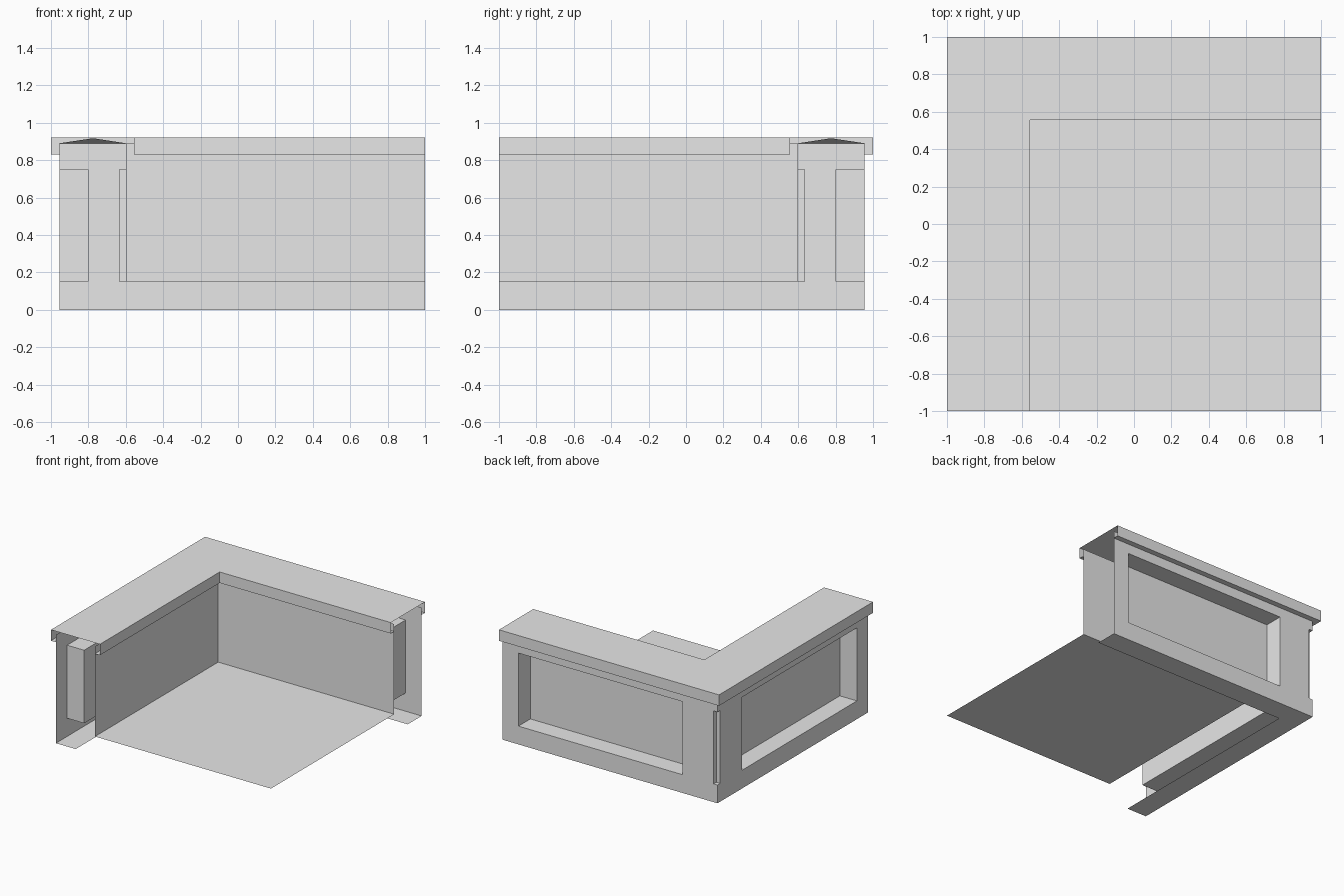
import bpy, bmesh
from mathutils import Vector

if "Cube" in bpy.data.objects:
    bpy.data.objects.remove(bpy.data.objects["Cube"])

grey = bpy.data.materials.new("plain_grey")
grey.use_nodes = True
grey.diffuse_color = (0.8, 0.8, 0.8, 1)
grey.node_tree.nodes["Principled BSDF"].inputs["Base Color"].default_value = (0.8, 0.8, 0.8, 1)

END = -1.0                    # open end of each arm
OUT, INN = 0.955, 0.6         # outer and inner wall planes
LIP_OUT, LIP_IN = 1.0, 0.555  # coping edges
MID = 0.775
FLOOR, SILL, HEAD, WALL_TOP = 0.15, 0.15, 0.75, 0.89
LIP, TOP = 0.83, 0.92
BACK = 0.8                    # recess back plane
REC_A, REC_B = -0.855, 0.635  # recess ends
NOTCH = OUT - 0.035

UP, DOWN = (0, 0, 1), (0, 0, -1)
LEFT, RIGHT, FRONT, REAR = (-1, 0, 0), (1, 0, 0), (0, -1, 0), (0, 1, 0)


def build(name, faces, mirrored=True):
    """Make an object from (points, facing) pairs, mirrored over the corner diagonal."""
    bm = bmesh.new()
    for swap in ((False, True) if mirrored else (False,)):
        def place(p):
            return Vector((-p[1], -p[0], p[2])) if swap else Vector(p)
        for points, facing in faces:
            f = bm.faces.new([bm.verts.new(place(p)) for p in points])
            f.normal_update()
            if f.normal.dot(place(facing)) < 0:
                f.normal_flip()
    bmesh.ops.remove_doubles(bm, verts=bm.verts, dist=0.0005)
    mesh = bpy.data.meshes.new(name)
    bm.to_mesh(mesh)
    bm.free()
    mesh.materials.append(grey)
    obj = bpy.data.objects.new(name, mesh)
    bpy.context.collection.objects.link(obj)
    return obj


def x_plane(x, y0, y1, z0, z1, facing):
    return [(x, y0, z0), (x, y1, z0), (x, y1, z1), (x, y0, z1)], facing


def y_plane(y, x0, x1, z0, z1, facing):
    return [(x0, y, z0), (x1, y, z0), (x1, y, z1), (x0, y, z1)], facing


def z_plane(z, x0, x1, y0, y1, facing):
    return [(x0, y0, z), (x1, y0, z), (x1, y1, z), (x0, y1, z)], facing


def mitre(z, outer, inner, facing):
    """Flat strip along one arm, mitred at the corner."""
    return [(-outer, END, z), (-inner, END, z), (-inner, inner, z), (-outer, outer, z)], facing


# outer wall, open at the recess and the corner notch
ys = [END, REC_A, REC_B, NOTCH, OUT]
zs = [0, SILL, HEAD, WALL_TOP]
outer = [x_plane(-OUT, ys[i], ys[i + 1], zs[j], zs[j + 1], LEFT)
         for i in range(4) for j in range(3) if (i, j) not in ((1, 1), (3, 1))]
# recessed panel
outer += [
    x_plane(-BACK, REC_A, REC_B, SILL, HEAD, LEFT),
    y_plane(REC_A, -OUT, -BACK, SILL, HEAD, REAR),
    y_plane(REC_B, -OUT, -BACK, SILL, HEAD, FRONT),
    z_plane(SILL, -OUT, -BACK, REC_A, REC_B, UP),
    z_plane(HEAD, -OUT, -BACK, REC_A, REC_B, DOWN),
    y_plane(NOTCH, -OUT, -NOTCH, SILL, HEAD, REAR),
]
# corner notch ends
for z, facing in ((SILL, UP), (HEAD, DOWN)):
    outer.append(([(-OUT, NOTCH, z), (-NOTCH, NOTCH, z), (-OUT, OUT, z)], facing))
build("outer_walls", outer)

build("inner_walls", [x_plane(-INN, END, INN, FLOOR, WALL_TOP, RIGHT)])
build("floor", [z_plane(FLOOR, -INN, 1, END, INN, UP)], mirrored=False)
build("base_flange", [mitre(0, OUT, MID, DOWN)])

# coping sheet with turned-down lips
build("coping", [
    mitre(TOP, LIP_OUT, LIP_IN, UP),
    x_plane(-LIP_OUT, END, LIP_OUT, LIP, TOP, LEFT),
    x_plane(-LIP_IN, END, LIP_IN, LIP, TOP, RIGHT),
    mitre(LIP, LIP_OUT, OUT, DOWN),
    mitre(LIP, INN, LIP_IN, DOWN),
])

# sloping gussets under the coping corner
build("corner_gussets", [
    ([(-OUT, INN, WALL_TOP), (-OUT, OUT, WALL_TOP), (-MID, MID, TOP - 0.003)], UP),
])
